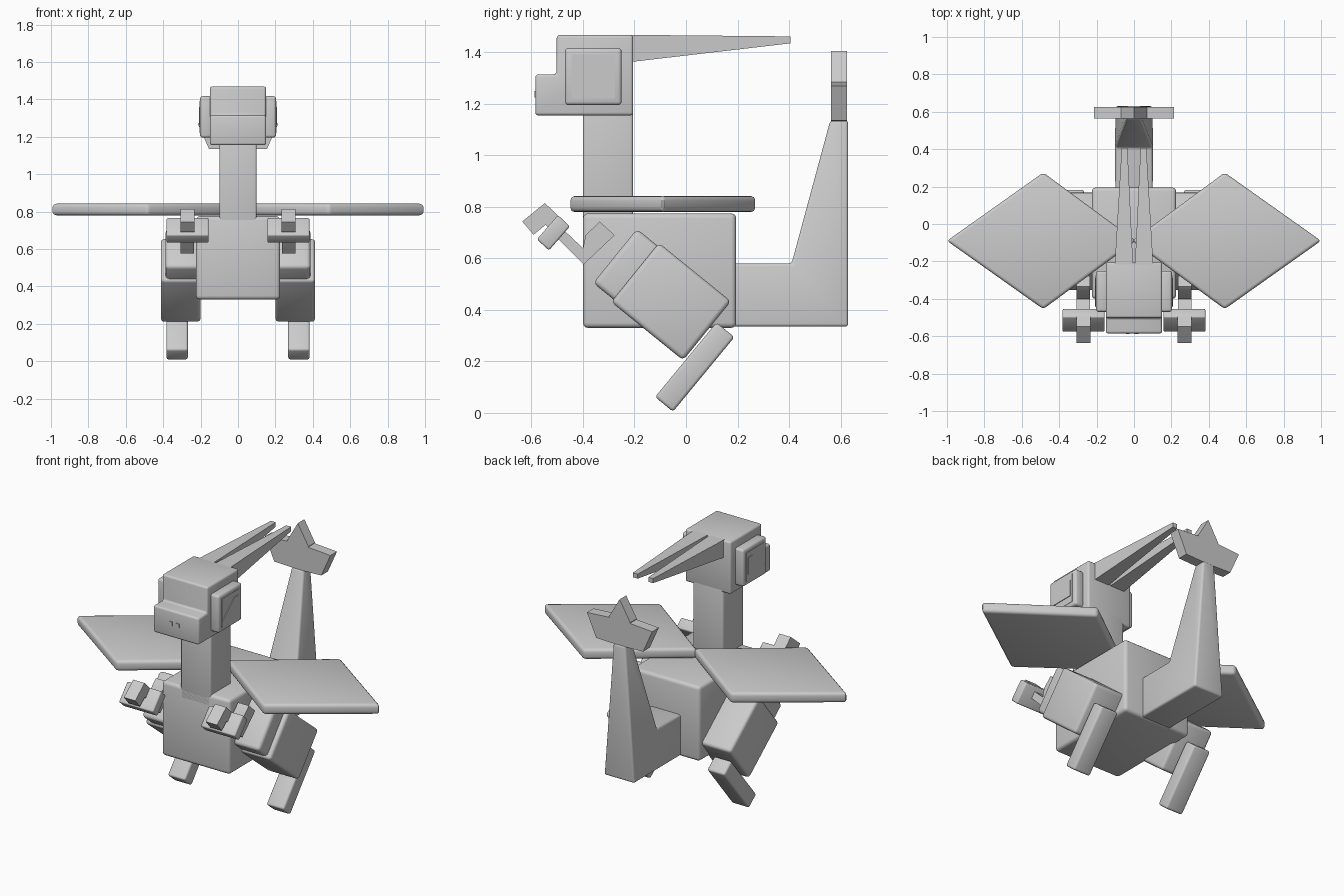
import bpy, bmesh, math

if "Cube" in bpy.data.objects:
    bpy.data.objects.remove(bpy.data.objects["Cube"])

grey = bpy.data.materials.new("stone grey")
grey.diffuse_color = (0.6, 0.6, 0.6, 1)
grey.use_nodes = True
grey.node_tree.nodes["Principled BSDF"].inputs["Base Color"].default_value = grey.diffuse_color


def prism(name, ends, bevel=0.0):
    """Solid between two matching outlines, given as (point, point) pairs."""
    bm = bmesh.new()
    a = [bm.verts.new(p) for p, q in ends]
    b = [bm.verts.new(q) for p, q in ends]
    n = len(ends)
    bm.faces.new(a)
    bm.faces.new(b[::-1])
    for i in range(n):
        j = (i + 1) % n
        bm.faces.new((a[i], b[i], b[j], a[j]))
    bmesh.ops.recalc_face_normals(bm, faces=bm.faces)
    if bevel:
        bmesh.ops.bevel(bm, geom=bm.edges[:], offset=bevel, segments=3,
                        profile=0.5, affect='EDGES')
    for f in bm.faces:
        f.smooth = bevel > 0
    me = bpy.data.meshes.new(name)
    bm.to_mesh(me)
    bm.free()
    me.set_sharp_from_angle(angle=math.radians(35))
    me.materials.append(grey)
    ob = bpy.data.objects.new(name, me)
    bpy.context.collection.objects.link(ob)
    return ob


def side(name, pts, x0, x1, bevel=0.0):
    """Side (y, z) profile extruded across x."""
    return prism(name, [((x0, y, z), (x1, y, z)) for y, z in pts], bevel)


def rect(y0, y1, z0, z1):
    return [(y0, z0), (y1, z0), (y1, z1), (y0, z1)]


def turned(cy, cz, length, width, deg):
    """Rectangle in the side plane, length turned by deg from +y."""
    c, s = math.cos(math.radians(deg)), math.sin(math.radians(deg))
    return [(cy + u * c - v * s, cz + u * s + v * c)
            for u, v in ((-length / 2, -width / 2), (length / 2, -width / 2),
                         (length / 2, width / 2), (-length / 2, width / 2))]


# Body, neck and stepped head
side("body", rect(-0.40, 0.195, 0.33, 0.775), -0.225, 0.225, 0.02)
side("neck", rect(-0.40, -0.205, 0.70, 1.20), -0.1, 0.1, 0.012)
side("head", [(-0.585, 1.155), (-0.205, 1.155), (-0.205, 1.468), (-0.502, 1.468),
              (-0.502, 1.315), (-0.585, 1.315)], -0.15, 0.15, 0.012)

# Tail, narrowing towards the raised tip
tail = [(0.17, 0.335, 0.1), (0.63, 0.335, 0.1), (0.63, 1.135, 0.04),
        (0.56, 1.135, 0.04), (0.41, 0.58, 0.1), (0.17, 0.58, 0.1)]
prism("tail", [((-w, y, z), (w, y, z)) for y, z, w in tail], 0.012)


# Tail fin petals
def petal(name, pts):
    prism(name, [((x, 0.563, z), (x, 0.625, z)) for x, z in pts])


petal("fin_middle", [(0, 1.13), (0.07, 1.285), (0, 1.405), (-0.07, 1.285)])

# Paired parts
for tag, s in (("right", 1), ("left", -1)):
    petal("fin_" + tag, [(0, 1.13), (s * 0.155, 1.135), (s * 0.215, 1.27),
                         (s * 0.067, 1.28)])

    # Flat diamond wing
    wing = [(1.0, -0.09), (0.485, 0.275), (-0.01, -0.09), (0.485, -0.455)]
    prism("wing_" + tag, [((s * x, y, 0.78), (s * x, y, 0.842)) for x, y in wing], 0.018)

    # Long tapering horn
    horn = [(-0.22, 1.362, 0.005, 0.103), (-0.22, 1.468, 0.005, 0.103),
            (0.405, 1.462, 0.035, 0.066), (0.405, 1.435, 0.035, 0.066)]
    prism("horn_" + tag, [((s * a, y, z), (s * b, y, z)) for y, z, a, b in horn])

    # Eye block with thin raised details
    side("eye_" + tag, rect(-0.47, -0.25, 1.195, 1.417), s * 0.14, s * 0.203, 0.014)
    side("eye_plate_" + tag, rect(-0.445, -0.275, 1.22, 1.392), s * 0.200, s * 0.205)
    side("pupil_" + tag, [(-0.44, 1.26), (-0.29, 1.26), (-0.29, 1.36), (-0.33, 1.36)],
         s * 0.203, s * 0.209)

    # Nostril
    side("nostril_" + tag, rect(-0.589, -0.583, 1.225, 1.25),
         -0.01 + s * 0.013, -0.01 + s * 0.033)

    # Leg: thigh, shoulder and foot blocks
    side("thigh_" + tag, turned(-0.058, 0.432, 0.36, 0.295, -39), s * 0.2, s * 0.413, 0.018)
    side("shoulder_" + tag, turned(-0.19, 0.54, 0.22, 0.27, -39), s * 0.2, s * 0.387, 0.02)
    side("foot_" + tag, turned(0.034, 0.178, 0.375, 0.09, 50.5), s * 0.268, s * 0.383, 0.012)

    # Arm: bent forearm, wide hand and hooked claw
    side("forearm_" + tag, [(-0.335, 0.743), (-0.277, 0.69), (-0.397, 0.577),
                            (-0.52, 0.70), (-0.48, 0.715), (-0.40, 0.64),
                            (-0.39, 0.69)], s * 0.235, s * 0.307)
    side("hand_" + tag, [(-0.451, 0.724), (-0.532, 0.631), (-0.579, 0.674),
                         (-0.497, 0.768)], s * 0.157, s * 0.382, 0.008)
    side("claw_" + tag, [(-0.548, 0.815), (-0.636, 0.743), (-0.592, 0.692),
                         (-0.545, 0.73), (-0.51, 0.69), (-0.46, 0.73)],
         s * 0.232, s * 0.307)
